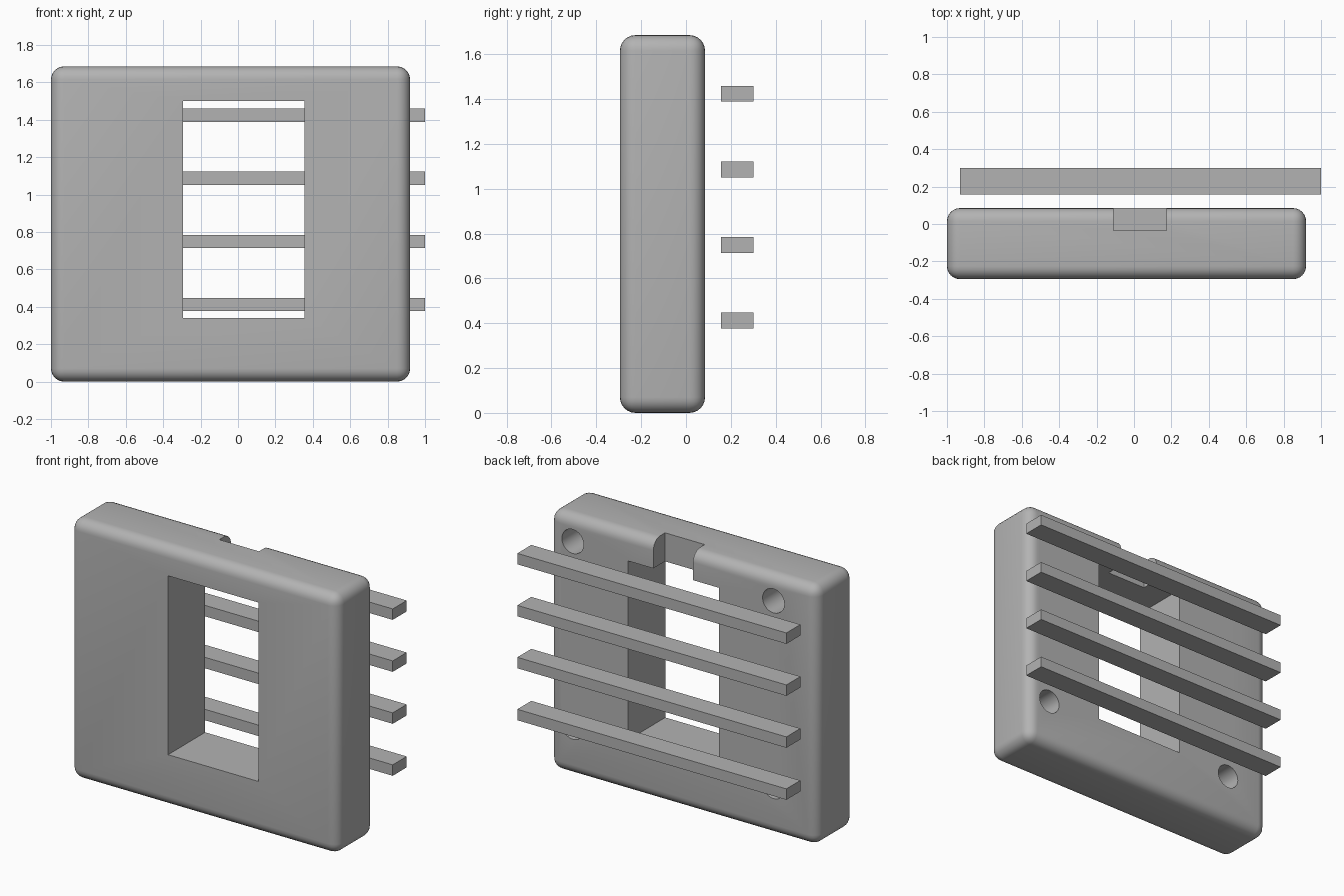
import bpy
import math

if "Cube" in bpy.data.objects:
    bpy.data.objects.remove(bpy.data.objects["Cube"], do_unlink=True)

grey = bpy.data.materials.new("plain grey")
grey.use_nodes = True
COLOUR = (0.45, 0.45, 0.45, 1)
grey.diffuse_color = COLOUR
grey.node_tree.nodes["Principled BSDF"].inputs["Base Color"].default_value = COLOUR


def box(name, x, y, z):
    """Box spanning the given (low, high) ranges."""
    spans = (x, y, z)
    bpy.ops.mesh.primitive_cube_add(size=1, location=[(a + b) / 2 for a, b in spans])
    ob = bpy.context.object
    ob.name = name
    ob.scale = [b - a for a, b in spans]
    bpy.ops.object.transform_apply(location=False, rotation=False, scale=True)
    ob.data.materials.append(grey)
    return ob


def cut(target, cutter):
    """Subtract the cutter from the target and remove it."""
    mod = target.modifiers.new("cut", "BOOLEAN")
    mod.object = cutter
    mod.operation = "DIFFERENCE"
    mod.solver = "EXACT"
    bpy.context.view_layer.objects.active = target
    bpy.ops.object.modifier_apply(modifier=mod.name)
    bpy.data.objects.remove(cutter, do_unlink=True)


# Rounded housing
BACK = 0.085
housing = box("housing", (-1, 0.92), (-0.295, BACK), (0, 1.685))
bevel = housing.modifiers.new("round", "BEVEL")
bevel.width = 0.07
bevel.segments = 6
bpy.ops.object.modifier_apply(modifier=bevel.name)

# Window through the middle and cable notch above it
cut(housing, box("window_cutter", (-0.295, 0.355), (-0.5, 0.5), (0.34, 1.5)))
cut(housing, box("notch_cutter", (-0.11, 0.175), (-0.035, 0.5), (1.45, 1.9)))

# Blind round holes in the back corners
DEPTH = 0.25
for sx in (-1, 1):
    for sz in (-1, 1):
        bpy.ops.mesh.primitive_cylinder_add(
            vertices=40, radius=0.078, depth=2 * DEPTH,
            location=(0.033 + sx * 0.72, BACK, 0.918 + sz * 0.602),
            rotation=(math.pi / 2, 0, 0))
        hole = bpy.context.object
        hole.data.materials.append(grey)
        cut(housing, hole)

bpy.ops.object.select_all(action="DESELECT")
housing.select_set(True)
bpy.context.view_layer.objects.active = housing
bpy.ops.object.shade_smooth_by_angle(angle=math.radians(30))

# Four horizontal bars behind the housing
for i in range(4):
    low = 0.377 + i * 0.337
    box(f"bar_{i + 1}", (-0.93, 1), (0.157, 0.3), (low, low + 0.071))
